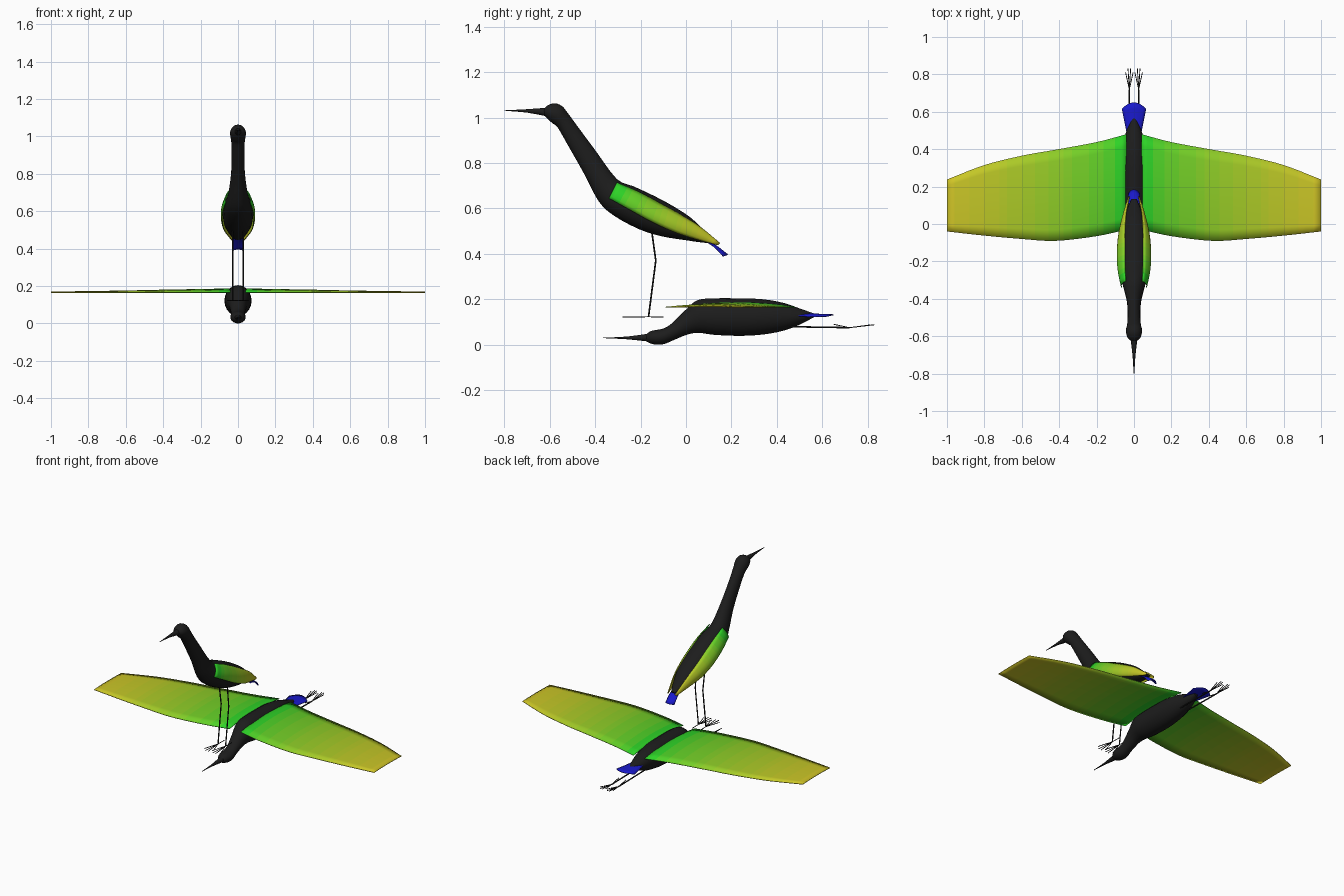
import bpy, bmesh, math
from mathutils import Vector

if "Cube" in bpy.data.objects:
    bpy.data.objects.remove(bpy.data.objects["Cube"])


def material(name, rgb):
    m = bpy.data.materials.new(name)
    m.diffuse_color = (*rgb, 1)
    m.use_nodes = True
    m.node_tree.nodes["Principled BSDF"].inputs["Base Color"].default_value = m.diffuse_color
    return m


BLACK = material("black_feather", (0.012, 0.012, 0.012))
BLUE = material("blue_feather", (0.01, 0.01, 0.6))
# feather gradient from green (root) to yellow (tip)
N = 14
GRADIENT = []
for i in range(N):
    t = ((i + 0.5) / N) ** 0.6
    GRADIENT.append(material(f"wing_tone_{i}", (0.66 * t ** 1.6, 0.66 - 0.1 * t, 0.02)))


def spline(rows, sub):
    """Catmull-Rom through equal-length tuples."""
    pts = [Vector(r) for r in rows]
    pts = [pts[0] * 2 - pts[1]] + pts + [pts[-1] * 2 - pts[-2]]
    out = []
    for a, b, c, d in zip(pts, pts[1:], pts[2:], pts[3:]):
        for k in range(sub):
            t = k / sub
            out.append(0.5 * (2 * b + (c - a) * t + (2 * a - 5 * b + 4 * c - d) * t * t
                              + (3 * b - a - 3 * c + d) * t ** 3))
    return out + [pts[-2]]


def skin(name, rows, mats, closed=False, tone=None, thick=0):
    """Skin a grid of points; closed rows become capped rings."""
    bm = bmesh.new()
    grid = [[bm.verts.new(p) for p in r] for r in rows]
    n = len(grid[0])
    for i, (a, b) in enumerate(zip(grid, grid[1:])):
        for j in range(n if closed else n - 1):
            k = (j + 1) % n
            f = bm.faces.new((a[j], a[k], b[k], b[j]))
            f.smooth = True
            f.material_index = tone(i / (len(rows) - 1)) if tone else 0
    if closed:
        bm.faces.new(grid[0])
        bm.faces.new(grid[-1])
    bmesh.ops.recalc_face_normals(bm, faces=bm.faces)
    if not closed and sum(f.normal.z for f in bm.faces) < 0:
        bmesh.ops.reverse_faces(bm, faces=bm.faces)
    me = bpy.data.meshes.new(name)
    bm.to_mesh(me)
    bm.free()
    for m in mats:
        me.materials.append(m)
    ob = bpy.data.objects.new(name, me)
    bpy.context.collection.objects.link(ob)
    if thick:
        mod = ob.modifiers.new("thickness", "SOLIDIFY")
        mod.thickness = thick
    return ob


def body(name, rings, sub=3, sides=20):
    """Rings given as (top y, top z, bottom y, bottom z, half width)."""
    rows = []
    for ty, tz, by, bz, w in spline(rings, sub):
        row = []
        for k in range(sides):
            a = math.tau * k / sides
            c = math.cos(a)
            row.append((w * math.sin(a), (ty + by + (ty - by) * c) / 2, (tz + bz + (tz - bz) * c) / 2))
        rows.append(row)
    return skin(name, rows, [BLACK], closed=True)


def limbs(name, paths, radius):
    cu = bpy.data.curves.new(name, "CURVE")
    cu.dimensions = "3D"
    cu.bevel_depth = radius
    cu.bevel_resolution = 1
    cu.use_fill_caps = True
    for path in paths:
        sp = cu.splines.new("POLY")
        sp.points.add(len(path) - 1)
        for p, co in zip(sp.points, path):
            p.co = (*co, 1)
    cu.materials.append(BLACK)
    bpy.context.collection.objects.link(bpy.data.objects.new(name, cu))


def tone(t):
    return min(N - 1, int(t * N))


def tail(name, stations):
    """Arched fan; stations are (y, z, half width, arch, end bow)."""
    rows = [[(w * u / 4, y - bow * (u / 4) ** 2, z - arch * (u / 4) ** 2) for u in range(-4, 5)]
            for y, z, w, arch, bow in spline(stations, 3)]
    skin(name, rows, [BLUE], thick=0.004)


# ---- standing bird ----
body("standing_body", [
    (-.625, 1.040, -.625, 1.012, .016), (-.605, 1.056, -.61, .995, .034),
    (-.575, 1.063, -.588, .975, .042), (-.545, 1.050, -.572, .964, .042),
    (-.522, 1.022, -.556, .942, .037), (-.475, .958, -.513, .866, .034),
    (-.395, .85, -.45, .755, .037), (-.305, .73, -.385, .632, .054),
    (-.23, .697, -.32, .57, .073), (-.14, .655, -.21, .51, .08),
    (-.06, .612, -.11, .478, .076), (.02, .56, 0, .46, .06),
    (.085, .50, .07, .45, .038), (.135, .455, .13, .445, .014)])
body("standing_beak", [(-.80, 1.032, -.80, 1.03, .002), (-.70, 1.037, -.70, 1.022, .008),
                       (-.605, 1.044, -.605, 1.004, .02)], 2, 12)
tail("standing_tail", [(.08, .468, .024, .006, 0), (.13, .44, .03, .008, .005), (.185, .398, .032, .008, .02)])

# folded wings: upper edge, middle bulge, lower edge (y, z) with widths
FOLDED = [(-.305, .715, -.34, .645, .046, .068, .068), (-.21, .675, -.25, .595, .05, .085, .083),
          (-.12, .627, -.15, .54, .05, .088, .085), (-.03, .577, -.05, .495, .05, .08, .074),
          (.06, .522, .04, .465, .043, .06, .052), (.15, .448, .14, .438, .025, .031, .03)]
for s, side in ((-1, "left"), (1, "right")):
    rows = []
    for uy, uz, ly, lz, xu, xm, xl in spline(FOLDED, 4):
        row = []
        for k in range(7):
            t = k / 6
            x = xu * (1 - t) * (1 - 2 * t) + 4 * xm * t * (1 - t) + xl * t * (2 * t - 1)
            row.append((s * x, uy + (ly - uy) * t, uz + (lz - uz) * t))
        rows.append(row)
    skin(f"folded_wing_{side}", rows, GRADIENT, tone=tone, thick=0.004)
limbs("standing_legs", [[(s * .03, -.155, .53), (s * .027, -.133, .37), (s * .027, -.165, .123)]
                        for s in (-1, 1)], .004)
limbs("standing_toes", [[(s * .027, -.165, .123), (s * .027 + dx, y, .122)]
                        for s in (-1, 1)
                        for dx, y in ((-.03, -.26), (-.01, -.28), (.01, -.28), (.03, -.26), (0, -.10))], .0022)

# ---- flying bird ----
body("flying_body", [
    (-.175, .046, -.175, .015, .016), (-.155, .06, -.155, .005, .033),
    (-.125, .066, -.125, 0, .041), (-.098, .072, -.093, .004, .04),
    (-.065, .092, -.055, .02, .037), (0, .155, .01, .046, .047),
    (.05, .196, .06, .052, .061), (.12, .204, .12, .044, .07),
    (.235, .204, .235, .039, .073), (.34, .2, .34, .045, .07),
    (.43, .184, .43, .062, .058), (.5, .16, .5, .088, .04), (.565, .137, .565, .122, .012)])
body("flying_beak", [(-.365, .031, -.365, .029, .002), (-.26, .036, -.26, .024, .008),
                     (-.155, .05, -.155, .013, .02)], 2, 12)
tail("flying_tail", [(.46, .145, .034, .015, 0), (.55, .138, .05, .012, .01), (.65, .134, .065, .008, .035)])

# spread wings: x, leading y, trailing y, camber height
SPREAD = [(.04, -.03, .48, .02), (.2, -.065, .438, .017), (.42, -.09, .397, .013),
          (.6, -.08, .365, .009), (.8, -.062, .315, .006), (1, -.04, .238, .003)]
for s, side in ((-1, "left"), (1, "right")):
    rows = [[(s * x, a + (b - a) * k / 8, .167 + h * (1 - (k / 4 - 1) ** 2)) for k in range(9)]
            for x, a, b, h in spline(SPREAD, 5)]
    skin(f"spread_wing_{side}", rows, GRADIENT, tone=tone, thick=0.004)
limbs("flying_legs", [[(s * .025, .42, .08), (s * .025, .72, .075)] for s in (-1, 1)], .004)
limbs("flying_toes", [[(s * .025, .72, .075), (s * .025 + dx, y, z)]
                      for s in (-1, 1)
                      for dx, y, z in ((-.02, .81, .087), (-.007, .83, .088), (.007, .83, .088),
                                       (.02, .81, .087), (0, .65, .09))], .0022)
